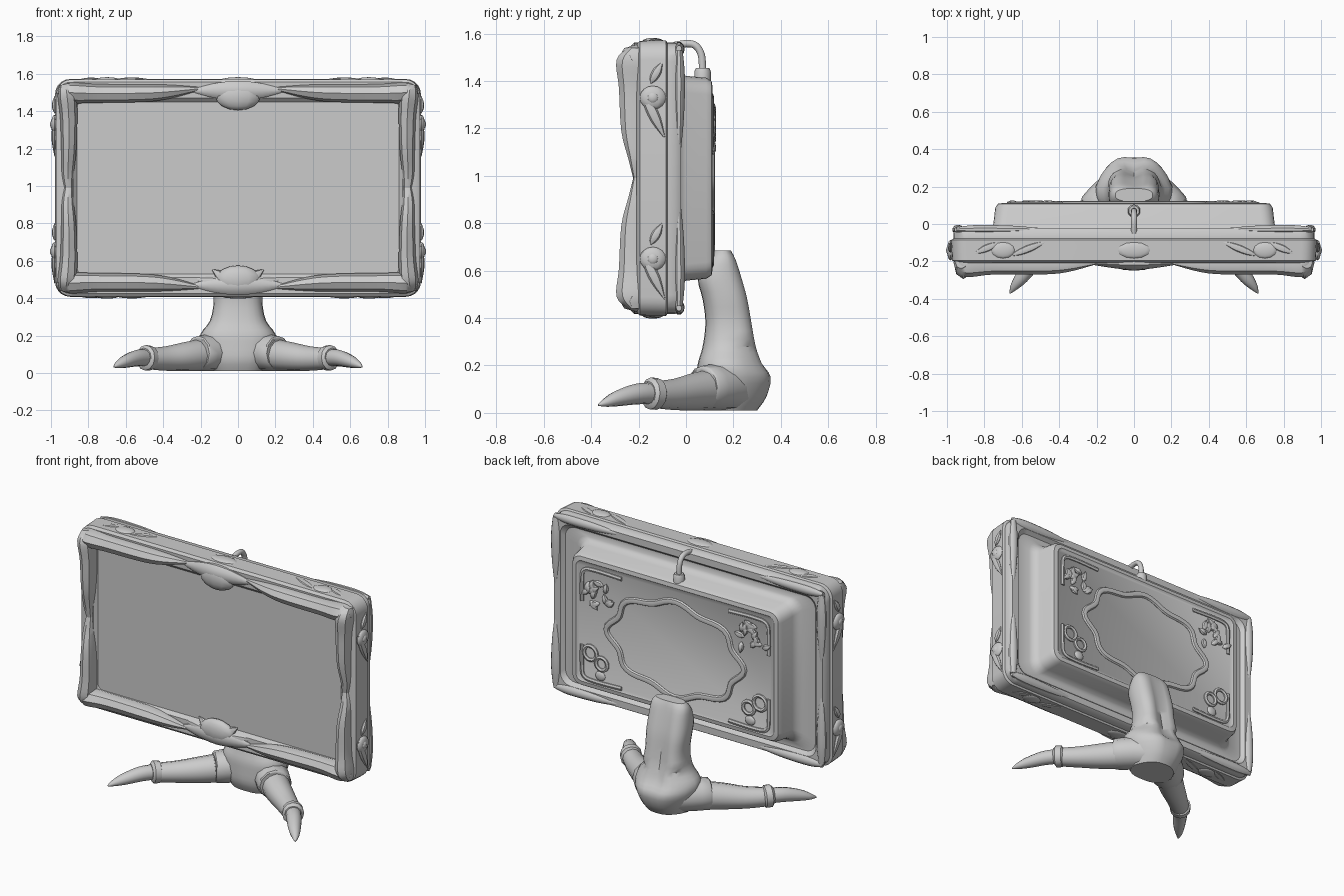
import bpy, bmesh, math, random
from mathutils import Vector

random.seed(4)
cube = bpy.data.objects.get("Cube")
if cube:
    bpy.data.objects.remove(cube, do_unlink=True)

grey = bpy.data.materials.new("plain_grey")
grey.use_nodes = True
colour = (0.6, 0.6, 0.6, 1)
grey.diffuse_color = colour
grey.node_tree.nodes["Principled BSDF"].inputs["Base Color"].default_value = colour
parts = []
MID = 0.99  # height of the monitor centre
SIDES = ((1, "left"), (-1, "right"))
ENDS = ((1, "upper"), (-1, "lower"))


def skin(name, rings, loop=False):
    """Bridge a list of equal-sized vertex rings into one surface."""
    bm = bmesh.new()
    vs = [[bm.verts.new(p) for p in r] for r in rings]
    n = len(vs[0])
    pairs = list(zip(vs, vs[1:])) + ([(vs[-1], vs[0])] if loop else [])
    for a, b in pairs:
        for i in range(n):
            j = (i + 1) % n
            bm.faces.new((a[i], a[j], b[j], b[i]))
    if not loop:
        bm.faces.new(vs[0])
        bm.faces.new(vs[-1])
    bmesh.ops.recalc_face_normals(bm, faces=bm.faces)
    me = bpy.data.meshes.new(name)
    bm.to_mesh(me)
    bm.free()
    me.materials.append(grey)
    ob = bpy.data.objects.new(name, me)
    bpy.context.collection.objects.link(ob)
    parts.append(ob)
    return ob


def smooth_path(pts, steps):
    """Catmull-Rom interpolation of tuples."""
    out = []
    for i in range(len(pts) - 1):
        p = [Vector(pts[max(0, min(len(pts) - 1, i + k))]) for k in (-1, 0, 1, 2)]
        for s in range(steps):
            t = s / steps
            out.append(0.5 * (2 * p[1] + (p[2] - p[0]) * t
                              + (2 * p[0] - 5 * p[1] + 4 * p[2] - p[3]) * t * t
                              + (3 * p[1] - p[0] - 3 * p[2] + p[3]) * t ** 3))
    return out + [Vector(pts[-1])]


def tube(name, pts, ref=(0, 1, 0), steps=4, sides=10, loop=False):
    """Sweep an ellipse; points are x, y, z, radius along ref, radius across."""
    path = [Vector(p) for p in pts] if loop else smooth_path(pts, steps)
    pos = [p.to_3d() if len(p) == 3 else Vector(p[:3]) for p in path]
    rings, n = [], len(pos)
    for i, p in enumerate(pos):
        nxt = pos[(i + 1) % n] if loop else pos[min(n - 1, i + 1)]
        t = (nxt - pos[i - 1 if loop else max(0, i - 1)]).normalized()
        b = t.cross(Vector(ref)).normalized()
        u = b.cross(t)
        ra, rb = (max(0.002, r) for r in path[i][3:5])
        rings.append([p + u * ra * math.cos(a) + b * rb * math.sin(a)
                      for a in (2 * math.pi * k / sides for k in range(sides))])
    return skin(name, rings, loop)


def rounded_rect(hx, hz, r, y, zc=MID):
    ring = []
    for q, (sx, sz) in enumerate(((1, 1), (-1, 1), (-1, -1), (1, -1))):
        for k in range(6):
            a = math.pi / 2 * (q + k / 5)
            ring.append((sx * (hx - r) + r * math.cos(a), y,
                         zc + sz * (hz - r) + r * math.sin(a)))
    return ring


def dome(name, loc, scale):
    bm = bmesh.new()
    bmesh.ops.create_uvsphere(bm, u_segments=12, v_segments=8, radius=1)
    for v in bm.verts:
        v.co = Vector(loc) + Vector([c * s for c, s in zip(v.co, scale)])
    me = bpy.data.meshes.new(name)
    bm.to_mesh(me)
    bm.free()
    me.materials.append(grey)
    ob = bpy.data.objects.new(name, me)
    bpy.context.collection.objects.link(ob)
    parts.append(ob)


def leaf(name, a, b, width, thick, ref):
    """Pointed strip from a to b, thick along ref."""
    a, b = Vector(a), Vector(b)
    pts = [(*a.lerp(b, t), thick * k, width * k)
           for t, k in ((0, .15), (.25, .9), (.6, 1), (1, .1))]
    tube(name, pts, ref, 3, 8)


# Casing: front lip and screen, stepped rim, cove and rear housing
skin("monitor_casing", [rounded_rect(*r) for r in (
    (.86, .46, .03, -.185), (.88, .48, .04, -.205), (.95, .565, .07, -.208),
    (.972, .58, .08, -.195), (.978, .582, .08, -.085), (.965, .572, .08, -.078),
    (.965, .572, .08, -.045), (.95, .558, .08, -.022), (.905, .515, .07, -.022),
    (.885, .495, .07, -.045), (.80, .462, .07, -.045), (.77, .447, .07, -.03),
    (.752, .432, .07, 0), (.742, .424, .07, .085), (.728, .41, .06, .108),
    (.70, .385, .04, .112), (.69, .375, .03, .106))])

# Carved front frame: one horizontal and one vertical rail per corner
across = ((.955, .52, .03, .03), (.90, .51, .075, .055), (.75, .505, .062, .05),
          (.5, .507, .062, .047), (.36, .515, .05, .036), (.21, .53, .01, .01))
upright = ((.925, .555, .03, .03), (.915, .5, .085, .05), (.905, .38, .075, .046),
           (.905, .2, .065, .04), (.91, .08, .035, .032), (.905, -.01, .012, .02))
for sx, side in SIDES:
    for sz, end in ENDS:
        for kind, rail in (("across", across), ("upright", upright)):
            tube(f"frame_{kind}_{end}_{side}",
                 [(sx * x, -.208, MID + sz * z, a, b) for x, z, a, b in rail], sides=8)
        # Rear rim mouldings
        y = -.03
        tube(f"rear_rim_across_{end}_{side}",
             [(sx * x, y, MID + sz * .545, r * .8, r) for x, r in
              ((.95, .015), (.85, .03), (.65, .026), (.48, .008))])
        tube(f"rear_rim_upright_{end}_{side}",
             [(sx * .94, y, MID + sz * z, r * .8, r) for z, r in
              ((.54, .02), (.42, .032), (.25, .026), (.08, .006))])
        # Rosettes and leaves on the flanks
        z = MID + sz * .34
        dome(f"flank_rosette_{end}_{side}", (sx * .98, -.14, z), (.02, .055, .05))
        dome(f"flank_rosette_eye_{end}_{side}", (sx * .99, -.14, z), (.015, .025, .025))
        leaf(f"flank_leaf_inner_{end}_{side}", (sx * .98, -.185, z + .03),
             (sx * .98, -.09, z - .17), .022, .016, (1, 0, 0))
        leaf(f"flank_leaf_outer_{end}_{side}", (sx * .98, -.15, z + .06),
             (sx * .98, -.1, z + .15), .018, .014, (1, 0, 0))
        # Rosettes and leaves along the top and bottom edges
        z = MID + sz * .578
        dome(f"edge_rosette_{end}_{side}", (sx * .7, -.14, z), (.065, .045, .014))
        leaf(f"edge_leaf_{end}_{side}", (sx * .66, -.17, z), (sx * .46, -.09, z),
             .02, .012, (0, 0, 1))
        leaf(f"edge_leaf_outer_{end}_{side}", (sx * .72, -.1, z), (sx * .86, -.16, z),
             .02, .011, (0, 0, 1))

# Shell crests in the middle of the frame
for sz, end in ENDS:
    z = MID + sz * .52
    tube(f"{end}_crest_wings", [(x, -.208, z, a, b) for x, a, b in
         ((-.25, .005, .006), (-.13, .025, .04), (0, .038, .055),
          (.13, .025, .04), (.25, .005, .006))])
    dome(f"{end}_crest_shell", (0, -.21, MID + sz * .49), (.12, .04, .075))
    dome(f"{end}_edge_middle_rosette", (0, -.14, MID + sz * .578), (.09, .045, .014))
for k in range(-2, 3):
    a = k * .55
    leaf(f"lower_crest_ray_{k + 3}", (0, -.215, .45),
         (.26 * math.sin(a), -.2, .45 + .12 * math.cos(a)), .035, .022, (0, 1, 0))

# Wavy oval moulding on the back
oval = []
for k in range(72):
    a = k / 72 * 2 * math.pi
    w = 1 + .06 * math.cos(8 * a)
    oval.append((.46 * w * math.cos(a), .108, .98 + .29 * w * math.sin(a), .014, .02))
tube("rear_oval_moulding", oval, loop=True, sides=8)

# Relief ornament in the rear corners
Y = .108
for sx, side in SIDES:
    for sz, end in ENDS:
        tube(f"rear_corner_trim_{end}_{side}",
             [(sx * x, Y, .98 + sz * z, .01, .014) for x, z in
              ((.38, .35), (.56, .355), (.645, .34), (.66, .27), (.66, .14))], sides=6)
    for k in range(16):
        c = (sx * (.54 + random.uniform(-.08, .08)), Y, 1.2 + random.uniform(-.08, .08))
        a = random.uniform(0, 6.28)
        leaf(f"blossom_petal_{side}_{k + 1}", c,
             (c[0] + .07 * math.cos(a), Y + .008, c[2] + .07 * math.sin(a)),
             .018, .014, (0, 1, 0))
    for k, (x, z, r) in enumerate(((.6, .80, .045), (.52, .75, .04))):
        tube(f"scroll_loop_{side}_{k + 1}",
             [(sx * x + r * math.cos(a), Y, z + r * math.sin(a), .012, .013)
              for a in (i * math.pi / 8 for i in range(16))], loop=True, sides=6)
    dome(f"scroll_bead_{side}", (sx * .53, Y, .67), (.035, .012, .03))

# Cable and plug
tube("cable", [(0, y, z, .016, .016) for y, z in
               ((-.05, 1.55), (0, 1.558), (.04, 1.55), (.065, 1.51), (.07, 1.44))],
     ref=(1, 0, 0))
tube("cable_plug", [(0, .07, z, r, r) for z, r in
                    ((1.37, .034), (1.39, .035), (1.44, .035), (1.455, .028))], steps=1)

# Stand neck: z, front y, rear y, half width, rear hollow
rings = []
for z, y0, y1, hw, dent in smooth_path((
        (.01, .07, .30, .14, 0), (.07, .045, .345, .17, .005), (.15, .045, .368, .20, .015),
        (.21, .05, .335, .20, .03), (.28, .07, .308, .15, .035), (.38, .082, .288, .13, .035),
        (.48, .07, .27, .135, .03), (.57, .05, .245, .135, .025),
        (.65, .09, .215, .125, .015), (.685, .12, .19, .10, 0)), 3):
    ring = []
    for k in range(24):
        a = k / 24 * 2 * math.pi
        c, s = (math.copysign(abs(f(a)) ** .75, f(a)) for f in (math.cos, math.sin))
        y = (y0 + y1) / 2 + (y1 - y0) / 2 * s
        ring.append((hw * c * (1 - .3 * max(0, s) * (z < .3)),
                     y - (dent * max(0, 1 - 1.6 * abs(c)) if s > 0 else 0), z))
    rings.append(ring)
skin("stand_neck", rings)

# Toes with root collars, cuffs and claws
for sx, side in SIDES:
    for name, pts, steps in (
        ("toe_collar", ((.05, .23, .11, .10, .09), (.13, .15, .11, .10, .105),
                        (.21, .075, .105, .094, .098), (.215, .07, .105, .08, .085)), 2),
        ("toe", ((.12, .16, .105, .09, .09), (.26, .04, .09, .08, .08),
                 (.38, -.05, .078, .066, .066), (.47, -.125, .077, .057, .057),
                 (.49, -.14, .078, .05, .05)), 4),
        ("toe_cuff", ((.465, -.115, .08, .05, .05), (.472, -.122, .08, .067, .064),
                      (.495, -.15, .082, .068, .064), (.503, -.16, .082, .052, .05)), 1),
        ("claw", ((.48, -.13, .082, .045, .045), (.54, -.205, .08, .044, .044),
                  (.6, -.285, .062, .034, .036), (.64, -.335, .045, .02, .022),
                  (.663, -.37, .033, .004, .004)), 4)):
        tube(f"{name}_{side}", [(sx * p[0], *p[1:]) for p in pts], (0, 0, 1), steps, 12)

# Smooth shading with crisp edges
for ob in bpy.context.selected_objects:
    ob.select_set(False)
for ob in parts:
    ob.select_set(True)
bpy.context.view_layer.objects.active = parts[0]
bpy.ops.object.shade_smooth_by_angle(angle=math.radians(38))
